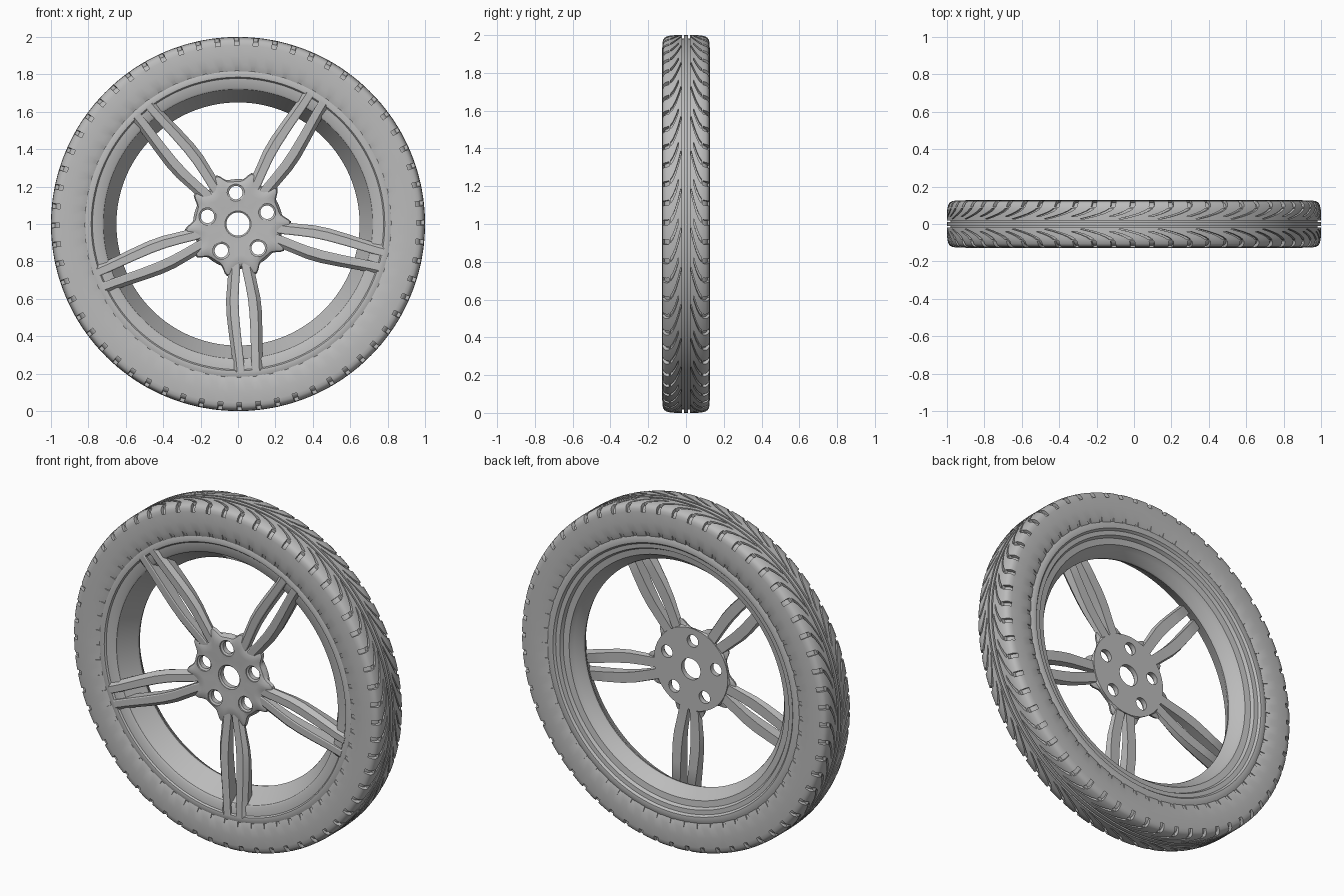
import bpy, bmesh, math
from mathutils import Vector

if "Cube" in bpy.data.objects:
    bpy.data.objects.remove(bpy.data.objects["Cube"])

TAU = 2 * math.pi
SPOKES = 5
FIRST_SPOKE = math.radians(58)

grey = bpy.data.materials.new("plain grey")
grey.use_nodes = True
grey.diffuse_color = (0.5, 0.5, 0.5, 1)
grey.node_tree.nodes["Principled BSDF"].inputs["Base Color"].default_value = (0.5, 0.5, 0.5, 1)


def polar(r, y, angle):
    """Point around the axle, which runs along y at height 1."""
    return Vector((r * math.cos(angle), y, 1 + r * math.sin(angle)))


def finish(name, bm, sharp=32):
    bmesh.ops.recalc_face_normals(bm, faces=bm.faces)
    mesh = bpy.data.meshes.new(name)
    bm.to_mesh(mesh)
    bm.free()
    mesh.materials.append(grey)
    obj = bpy.data.objects.new(name, mesh)
    bpy.context.collection.objects.link(obj)
    smooth(obj, sharp)
    return obj


def smooth(obj, sharp=32):
    bpy.ops.object.select_all(action='DESELECT')
    obj.select_set(True)
    bpy.context.view_layer.objects.active = obj
    bpy.ops.object.shade_smooth_by_angle(angle=math.radians(sharp))


def loft(bm, rings, wrap=False):
    """Skin closed rings of points; wrap joins last to first, else ends are capped."""
    loops = [[bm.verts.new(p) for p in ring] for ring in rings]
    pairs = list(zip(loops, loops[1:]))
    if wrap:
        pairs.append((loops[-1], loops[0]))
    else:
        bm.faces.new(loops[0])
        bm.faces.new(loops[-1])
    n = len(loops[0])
    return [[bm.faces.new((a[i], a[(i + 1) % n], b[(i + 1) % n], b[i])) for i in range(n)]
            for a, b in pairs]


# Tyre: swept half profile (distance from middle, radius), mirrored to both sides
half = [(0.010, 1), (0.020, 1), (0.027, 1), (0.040, 1), (0.055, 1), (0.070, 0.999),
        (0.083, 0.998), (0.090, 0.996), (0.105, 0.992), (0.115, 0.985), (0.122, 0.973),
        (0.125, 0.955), (0.127, 0.90), (0.124, 0.85), (0.117, 0.815), (0.10, 0.78)]
profile = [(-s, r) for s, r in reversed(half)] + half
PITCHES, COLS = 60, 4


def sweep(y):
    u = min(abs(y) / 0.1, 1)
    return -0.32 * (1 - (1 - u) ** 2)


bm = bmesh.new()
steps = PITCHES * COLS
rows = loft(bm, [[polar(r, y, TAU * i / steps + sweep(y)) for i in range(steps)]
                 for y, r in profile], wrap=True)

# Tread grooves: rings beside the middle, curved slots and shoulder notches
grooves = []
for (y0, _), (y1, _), row in zip(profile, profile[1:], rows):
    s = abs(y0 + y1) / 2
    for i, face in enumerate(row):
        pitch, col = divmod(i, COLS)
        ring = 0.010 < s < 0.020
        slot = (0.027 if pitch % 2 else 0.04) < s < 0.083 and col == 0
        notch = 0.09 < s < 0.125 and col == 0
        if ring or slot or notch:
            grooves.append(face)
sunk = bmesh.ops.extrude_face_region(bm, geom=grooves)["geom"]
bmesh.ops.delete(bm, geom=[f for f in grooves if f.is_valid], context='FACES')
for v in [g for g in sunk if isinstance(g, bmesh.types.BMVert)]:
    radial = Vector((v.co.x, 0, v.co.z - 1)).normalized()
    v.co -= radial * 0.018
    if abs(v.co.y) > 0.1:
        v.co.y *= 0.92
finish("tyre", bm)

# Rim: closed profile turned around the axle
rim_profile = [(0.82, -0.116), (0.80, -0.123), (0.785, -0.121), (0.778, -0.112),
               (0.73, -0.107), (0.72, -0.10), (0.716, -0.088), (0.655, -0.005),
               (0.65, 0.01), (0.655, 0.025), (0.685, 0.06), (0.70, 0.085),
               (0.735, 0.09), (0.745, 0.108), (0.77, 0.11), (0.78, 0.122),
               (0.80, 0.124), (0.82, 0.116), (0.80, 0.09), (0.80, -0.09)]
bm = bmesh.new()
loft(bm, [[polar(r, y, TAU * i / 128) for i in range(128)] for r, y in rim_profile], wrap=True)
finish("rim", bm)


# Hub: round back plate growing into a flared front with a root at each spoke arm
def flare(angle):
    step = TAU / SPOKES
    off = (angle - FIRST_SPOKE + step / 2) % step - step / 2
    return 0.235 + 0.05 * math.exp(-((abs(off) - 0.27) / 0.12) ** 2)


def hub_ring(y, scale, inset, rounding):
    angles = [TAU * i / 120 for i in range(120)]
    return [polar((flare(a) * (1 - rounding) + 0.24 * rounding) * scale - inset, y, a)
            for a in angles]


bm = bmesh.new()
loft(bm, [hub_ring(-0.045, 1, 0, 1), hub_ring(-0.055, 1, 0, 0.8), hub_ring(-0.062, 1, 0, 0),
          hub_ring(-0.078, 1, 0.008, 0), hub_ring(-0.087, 1, 0.03, 0.2),
          hub_ring(-0.088, 1, 0.07, 0.6), hub_ring(-0.082, 0.45, 0, 1)])
hub = finish("hub", bm)

# Stepped axle bore and bolt holes cut through the hub
holes = [(0, 0, 0.062, 0.070)]
for k in range(SPOKES):
    holes.append((0.168, FIRST_SPOKE + (k + 0.5) * TAU / SPOKES, 0.036, 0.046))
for distance, direction, small, large in holes:
    middle = polar(distance, 0, direction)
    bm = bmesh.new()
    loft(bm, [[middle + polar(r, y, TAU * i / 32) - Vector((0, 0, 1)) for i in range(32)]
              for r, y in ((small, 0.02), (small, -0.073), (large, -0.079), (large, -0.15))])
    cutter = finish("hole_cutter", bm)
    cutter.hide_render = True
    cut = hub.modifiers.new("hole", 'BOOLEAN')
    cut.operation, cut.object, cut.solver = 'DIFFERENCE', cutter, 'EXACT'
    bpy.ops.object.select_all(action='DESELECT')
    bpy.context.view_layer.objects.active = hub
    hub.select_set(True)
    bpy.ops.object.modifier_apply(modifier=cut.name)
    bpy.data.objects.remove(cutter)
smooth(hub)

# Twin-arm spokes: stations of (radius, inner edge, outer edge, front, back)
stations = [(0.19, 0.002, 0.062, -0.084, -0.05), (0.25, 0.006, 0.070, -0.088, -0.05),
            (0.32, 0.016, 0.080, -0.092, -0.05), (0.40, 0.025, 0.092, -0.098, -0.048),
            (0.48, 0.028, 0.095, -0.104, -0.046), (0.58, 0.026, 0.090, -0.111, -0.045),
            (0.68, 0.022, 0.083, -0.118, -0.045), (0.73, 0.020, 0.080, -0.122, -0.07),
            (0.79, 0.019, 0.078, -0.125, -0.10)]


def arm_section(r, inner, outer, front, back, side, angle):
    crest = inner + 0.68 * (outer - inner)
    slope = min(0.025, (back - front) * 0.45)
    outline = [(inner, back), (inner, front + 0.004), (inner + 0.006, front), (crest, front),
               (outer, front + slope), (outer - 0.008, back)]
    along = Vector((math.cos(angle), 0, math.sin(angle)))
    across = Vector((-math.sin(angle), 0, math.cos(angle)))
    return [Vector((0, y, 1)) + along * r + across * side * w for w, y in outline]


for k in range(SPOKES):
    angle = FIRST_SPOKE + k * TAU / SPOKES
    bm = bmesh.new()
    for side in (-1, 1):
        loft(bm, [arm_section(*s, side, angle) for s in stations])
    finish(f"spoke_{k + 1}", bm)
